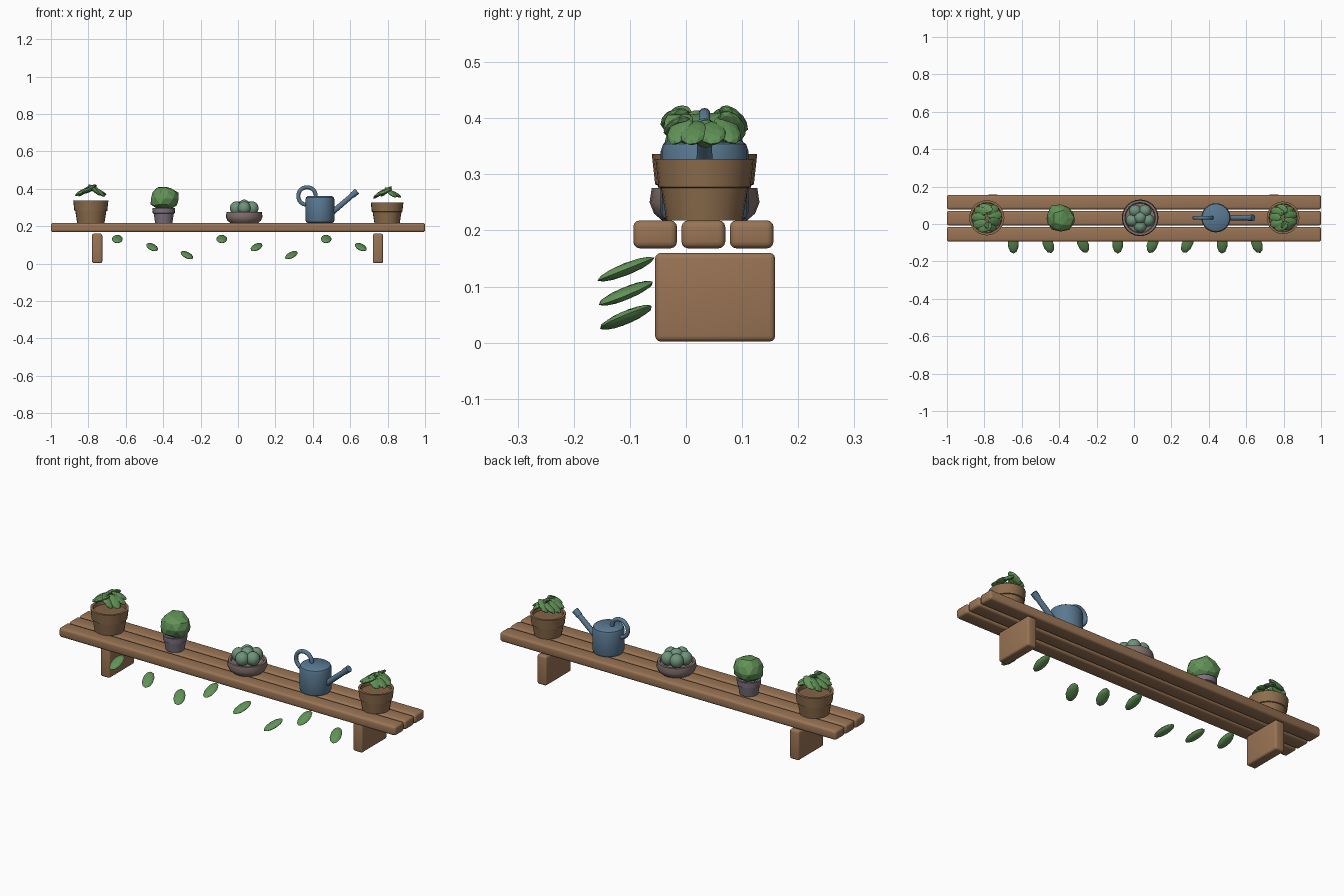
import bpy, bmesh, math, random
from mathutils import Matrix, Vector, Euler

random.seed(4)
if "Cube" in bpy.data.objects:
    bpy.data.objects.remove(bpy.data.objects["Cube"])


def material(name, r, g, b):
    m = bpy.data.materials.new(name)
    m.use_nodes = True
    m.diffuse_color = (r, g, b, 1)
    m.node_tree.nodes["Principled BSDF"].inputs["Base Color"].default_value = (r, g, b, 1)
    return m


WOOD = material("warm wood", .32, .175, .09)
CLAY = material("brown clay", .27, .155, .075)
SOIL = material("soil", .23, .125, .062)
LEAF = material("leaf green", .12, .29, .095)
SUCCULENT = material("pale succulent green", .16, .29, .20)
STEEL = material("blue metal", .10, .19, .285)
MAUVE = material("mauve ceramic", .20, .165, .21)
STONE = material("brown stoneware", .23, .17, .155)


def finish(name, bm, mat, smooth=True):
    bmesh.ops.recalc_face_normals(bm, faces=bm.faces)
    mesh = bpy.data.meshes.new(name)
    bm.to_mesh(mesh)
    bm.free()
    mesh.materials.append(mat)
    ob = bpy.data.objects.new(name, mesh)
    bpy.context.collection.objects.link(ob)
    if smooth:
        bpy.ops.object.select_all(action='DESELECT')
        ob.select_set(True)
        bpy.context.view_layer.objects.active = ob
        bpy.ops.object.shade_smooth_by_angle(angle=math.radians(35))
    return ob


def box(name, size, loc, mat, bevel):
    bm = bmesh.new()
    bmesh.ops.create_cube(bm, size=1, matrix=Matrix.LocRotScale(loc, None, size))
    bmesh.ops.bevel(bm, geom=bm.edges[:], offset=bevel, segments=3, profile=.5, affect='EDGES')
    return finish(name, bm, mat)


def lathe(name, profile, loc, mat, steps=24, scale=1):
    """Turn a (radius, height) profile around the upright axis."""
    bm = bmesh.new()
    verts = [bm.verts.new((r, 0, z)) for r, z in profile]
    edges = [bm.edges.new(pair) for pair in zip(verts, verts[1:])]
    bmesh.ops.spin(bm, geom=verts + edges, axis=(0, 0, 1), cent=(0, 0, 0),
                   angle=math.tau, steps=steps)
    bmesh.ops.remove_doubles(bm, verts=bm.verts, dist=1e-5)
    bm.transform(Matrix.LocRotScale(loc, None, Vector((1, 1, 1)) * scale))
    return finish(name, bm, mat)


def ellipsoid(name, radii, loc, mat, turn=(0, 0, 0), detail=2, smooth=False):
    bm = bmesh.new()
    bmesh.ops.create_icosphere(bm, subdivisions=detail, radius=1,
                               matrix=Matrix.LocRotScale(loc, Euler(turn), radii))
    return finish(name, bm, mat, smooth)


def tube(name, start, end, r1, r2, mat):
    a, b = Vector(start), Vector(end)
    bm = bmesh.new()
    bmesh.ops.create_cone(bm, cap_ends=True, segments=16, radius1=r1, radius2=r2,
                          depth=(b - a).length,
                          matrix=Matrix.LocRotScale((a + b) / 2, (b - a).to_track_quat('Z', 'Y'), None))
    return finish(name, bm, mat)


TOP = .218   # shelf surface
MID = .033   # row of ornaments

# Shelf planks and supports
for name, y in (("front_plank", -.055), ("middle_plank", .031), ("back_plank", .117)):
    box(name, (2, .078, .05), (0, y, TOP - .025), WOOD, .012)
for name, x in (("right_bracket", -.753), ("left_bracket", .748)):
    box(name, (.055, .214, .158), (x, .052, .081), WOOD, .01)

# Clay pots with leafy plants
POT = [(0, 0), (.073, 0), (.083, .062), (.088, .064), (.094, .118),
       (.081, .118), (.079, .1)]
for side, x, scale in (("right", -.787, 1), ("left", .797, .93)):
    lathe(side + "_clay_pot", POT, (x, MID, TOP), CLAY, scale=scale)
    lathe(side + "_pot_soil", [(0, .102), (.08, .1)], (x, MID, TOP), SOIL, scale=scale)
    for i in range(9):
        a = math.tau * i / 9 + .3
        out = math.copysign(1, math.cos(a))
        reach = .045 * math.cos(a)
        pos = (x + scale * reach, MID + scale * .052 * math.sin(a),
               TOP + scale * (.182 - abs(reach) * .35))
        turn = (random.uniform(-.3, .3), out * random.uniform(.4, .75),
                out * math.sin(a) * .35)
        ellipsoid(f"{side}_plant_leaf_{i + 1}", Vector((.045, .026, .011)) * scale,
                  pos, LEAF, turn)

# Ceramic pot with a clipped bush
lathe("ceramic_pot", [(0, 0), (.046, 0), (.054, .05), (.059, .052), (.06, .08),
                      (.05, .08), (.049, .068), (0, .068)], (-.397, MID, TOP), MAUVE)
bush = ellipsoid("bush", (.08, .077, .068), (-.393, MID, .348), LEAF)
for v in bush.data.vertices:
    v.co += (v.co - Vector((-.393, MID, .348))) * random.uniform(-.1, .06)

# Shallow dish with round succulents
DISH_X = .033
lathe("succulent_dish", [(0, 0), (.076, 0), (.09, .012), (.098, .032), (.094, .058),
                         (.082, .058), (.078, .045), (0, .045)], (DISH_X, MID, TOP), STONE)
for i in range(5):
    a = math.tau * i / 5 + .95
    ellipsoid(f"succulent_{i + 1}", (.034, .034, .036),
              (DISH_X + .045 * math.cos(a), MID + .045 * math.sin(a), .296),
              SUCCULENT, detail=3, smooth=True)
ellipsoid("succulent_centre", (.034, .034, .036), (DISH_X, MID, .306), SUCCULENT,
          detail=3, smooth=True)

# Watering can
CAN_X = .438
lathe("can_body", [(0, 0), (.066, 0), (.074, .004), (.078, .014), (.078, .124), (.074, .136),
                   (.064, .143), (0, .144)], (CAN_X, MID, TOP), STEEL)
tube("can_spout", (.49, MID, .262), (.635, MID, .385), .015, .013, STEEL)
tube("can_spout_tip", (.61, MID, .364), (.637, MID, .387), .016, .017, STEEL)
bpy.ops.mesh.primitive_torus_add(major_radius=.047, minor_radius=.0105, major_segments=28,
                                 minor_segments=10, location=(.369, MID, .361),
                                 rotation=(math.pi / 2, 0, 0))
handle = bpy.context.object
handle.name = "can_handle"
handle.data.materials.append(STEEL)
bpy.ops.object.shade_smooth_by_angle(angle=math.radians(60))

# Trailing leaves in front, drooping and fanning left and right
FAN = (0, .35, .45, 0, -.35, -.45, 0, .35)
for i, yaw in enumerate(FAN):
    pos = (-.645 + i * .186, -.107, .131 - (i % 3) * .043)
    ellipsoid(f"trailing_leaf_{i + 1}", (.029, .055, .011), pos, LEAF,
              (.38, 0, yaw), smooth=True)
